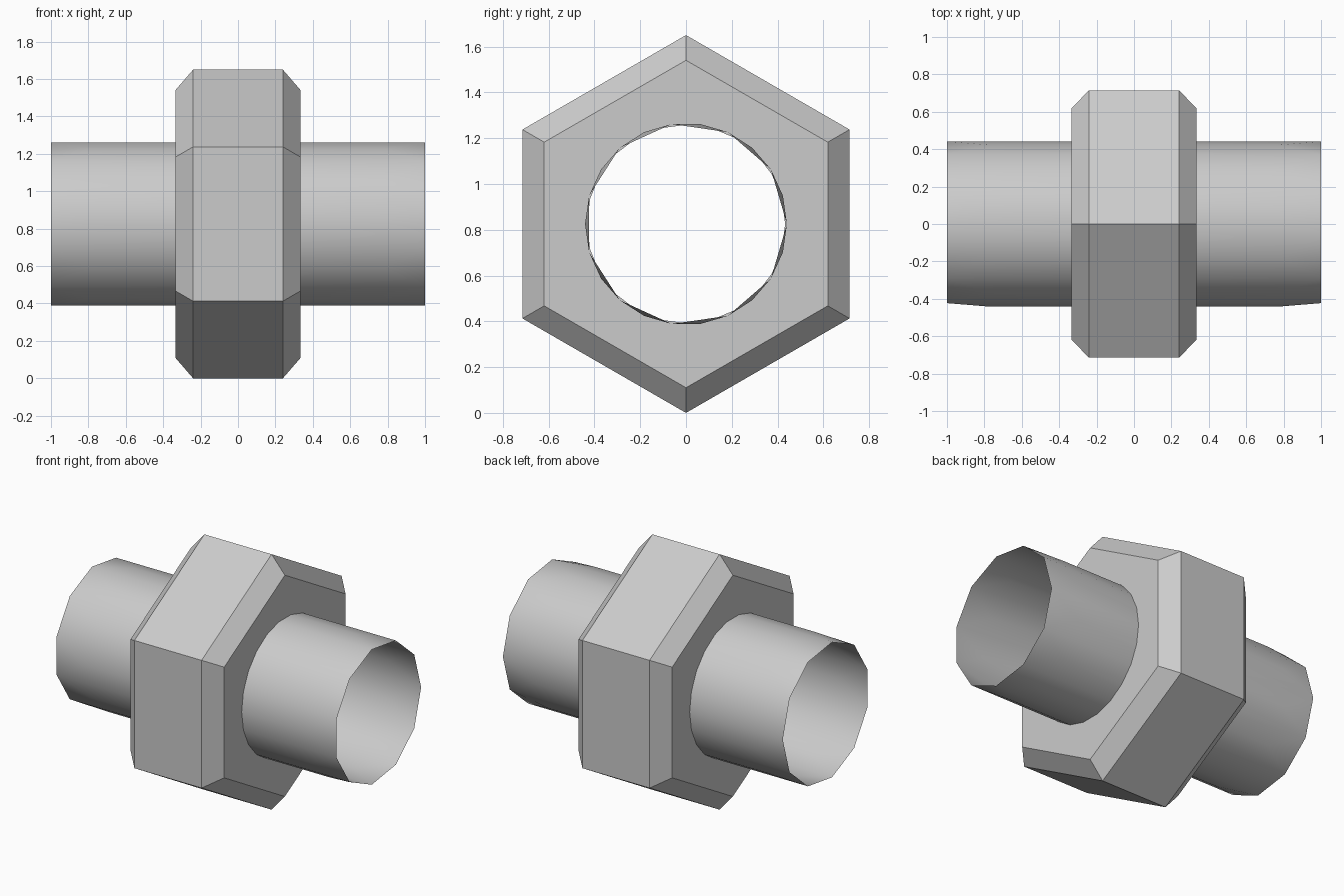
import bpy
import bmesh
from math import cos, sin, pi, radians

cube = bpy.data.objects.get("Cube")
if cube:
    bpy.data.objects.remove(cube, do_unlink=True)

AXIS_Z = 0.825       # height of the pipe axis
NUT_R = 0.825        # corner radius of the hexagon
FACE_R = 0.715       # corner radius after the chamfer
HALF_W = 0.335       # half width of the nut
FLAT_W = 0.24        # half width of its flats
PIPE_R = 0.441

grey = bpy.data.materials.new("light_grey_metal")
grey.use_nodes = True
colour = (0.6, 0.6, 0.6, 1)
grey.diffuse_color = colour
grey.node_tree.nodes["Principled BSDF"].inputs["Base Color"].default_value = colour


def ring(bm, x, radius, sides, start):
    """Add a ring of vertices around the pipe axis."""
    angles = [start + 2 * pi * i / sides for i in range(sides)]
    return [bm.verts.new((x, radius * cos(a), AXIS_Z + radius * sin(a))) for a in angles]


def finish(bm, name):
    bmesh.ops.recalc_face_normals(bm, faces=bm.faces[:])
    mesh = bpy.data.meshes.new(name)
    bm.to_mesh(mesh)
    bm.free()
    mesh.materials.append(grey)
    obj = bpy.data.objects.new(name, mesh)
    bpy.context.collection.objects.link(obj)
    return obj


# Hexagonal nut: chamfered flats, with a round hole through both faces
bm = bmesh.new()
sections = [(-HALF_W, FACE_R), (-FLAT_W, NUT_R), (FLAT_W, NUT_R), (HALF_W, FACE_R)]
hexes = [ring(bm, x, r, 6, pi / 6) for x, r in sections]
for a, b in zip(hexes, hexes[1:]):
    for i in range(6):
        j = (i + 1) % 6
        bm.faces.new((a[i], a[j], b[j], b[i]))
for x, outer in ((-HALF_W, hexes[0]), (HALF_W, hexes[-1])):
    hole = ring(bm, x, PIPE_R - 0.008, 24, pi / 6)
    for i in range(6):
        arc = [hole[(4 * i + k) % 24] for k in range(4, -1, -1)]
        bm.faces.new([outer[i], outer[(i + 1) % 6]] + arc)
finish(bm, "hex_nut")

# Thin open pipe: faceted ends that become rounder towards the nut
bm = bmesh.new()
step = pi / 11
for side in (-1, 1):
    ring(bm, side, PIPE_R, 11, 0)
    ring(bm, side * 0.78, PIPE_R, 11, step)
    ring(bm, side * HALF_W, PIPE_R, 22, 0)
bmesh.ops.convex_hull(bm, input=bm.verts[:])
bmesh.ops.recalc_face_normals(bm, faces=bm.faces[:])
caps = [f for f in bm.faces if abs(f.normal.x) > 0.9]
bmesh.ops.delete(bm, geom=caps, context="FACES")
pipe = finish(bm, "pipe")
bpy.ops.object.select_all(action="DESELECT")
pipe.select_set(True)
bpy.context.view_layer.objects.active = pipe
bpy.ops.object.shade_smooth_by_angle(angle=radians(40))
